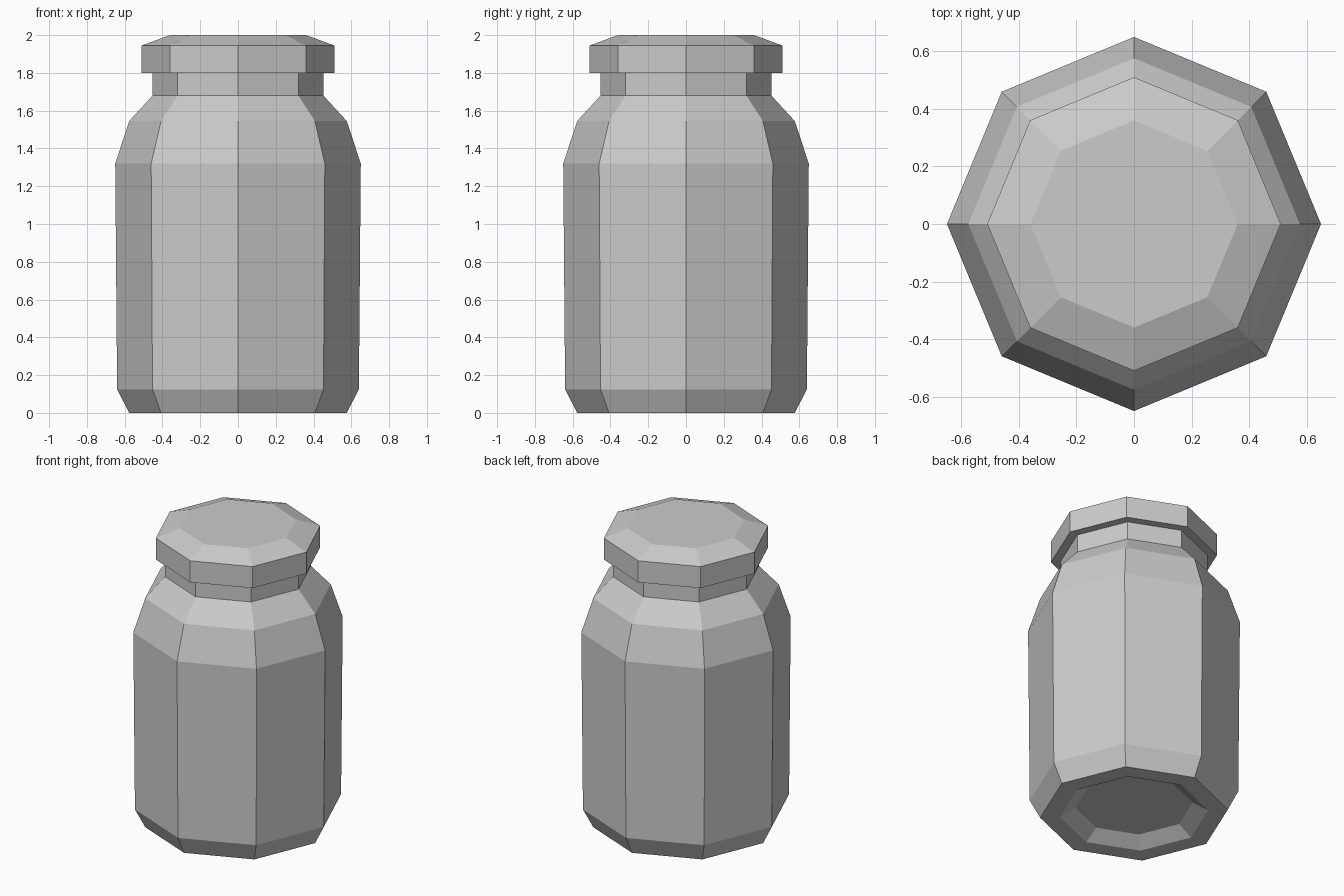
import bpy
import bmesh
from math import cos, sin, tau

SIDES = 8

default = bpy.data.objects.get("Cube")
if default:
    bpy.data.objects.remove(default, do_unlink=True)

# Single plain grey
grey = bpy.data.materials.new("plain grey")
grey.use_nodes = True
colour = (0.6, 0.6, 0.6, 1.0)
grey.diffuse_color = colour
grey.node_tree.nodes["Principled BSDF"].inputs["Base Color"].default_value = colour


def lathe(name, profile, cap_start=False, cap_end=False):
    """Turn a (radius, height) profile, listed from bottom to top, into a faceted solid."""
    bm = bmesh.new()
    rings = [[bm.verts.new((r * cos(tau * i / SIDES), r * sin(tau * i / SIDES), z))
              for i in range(SIDES)] for r, z in profile]
    for low, high in zip(rings, rings[1:]):
        for i in range(SIDES):
            j = (i + 1) % SIDES
            bm.faces.new((low[i], low[j], high[j], high[i]))
    if cap_start:
        bm.faces.new(rings[0][::-1])
    if cap_end:
        bm.faces.new(rings[-1])
    mesh = bpy.data.meshes.new(name)
    bm.to_mesh(mesh)
    bm.free()
    mesh.materials.append(grey)
    obj = bpy.data.objects.new(name, mesh)
    bpy.context.collection.objects.link(obj)
    return obj


# Jar: recessed base, body, two-step shoulder and neck
lathe("jar_body", [(0.36, 0.06), (0.455, 0), (0.576, 0), (0.64, 0.125), (0.65, 1.32),
                   (0.576, 1.545), (0.452, 1.68), (0.452, 1.80)], cap_start=True)

# Lid: overhanging underside, rim and bevelled top
lathe("lid", [(0.452, 1.80), (0.51, 1.80), (0.51, 1.945), (0.36, 2.0)], cap_end=True)
